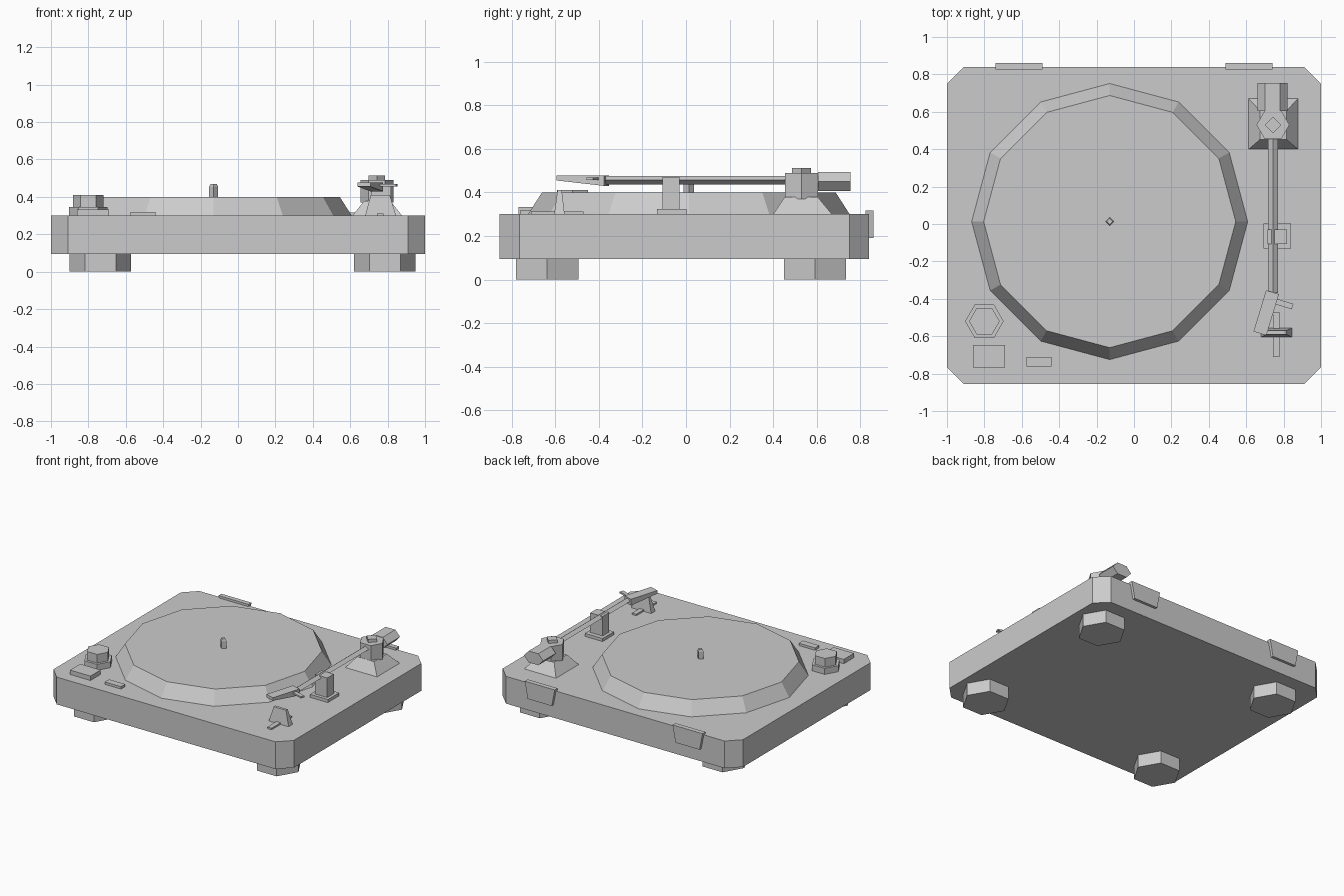
import bpy, bmesh, math

cube = bpy.data.objects.get("Cube")
if cube:
    bpy.data.objects.remove(cube, do_unlink=True)

grey = bpy.data.materials.new("plain grey")
grey.use_nodes = True
grey.diffuse_color = (0.6, 0.6, 0.6, 1)
grey.node_tree.nodes["Principled BSDF"].inputs["Base Color"].default_value = (0.6, 0.6, 0.6, 1)


def loft(name, rings, location=(0, 0, 0), turn=0):
    """Capped, flat-shaded skin through rings of equal point count."""
    bm = bmesh.new()
    loops = [[bm.verts.new(p) for p in ring] for ring in rings]
    n = len(loops[0])
    for a, b in zip(loops, loops[1:]):
        for i in range(n):
            j = (i + 1) % n
            bm.faces.new((a[i], a[j], b[j], b[i]))
    bm.faces.new(loops[0][::-1])
    bm.faces.new(loops[-1])
    bmesh.ops.recalc_face_normals(bm, faces=bm.faces[:])
    mesh = bpy.data.meshes.new(name)
    bm.to_mesh(mesh)
    bm.free()
    mesh.materials.append(grey)
    obj = bpy.data.objects.new(name, mesh)
    obj.location = location
    obj.rotation_euler.z = turn
    bpy.context.scene.collection.objects.link(obj)
    return obj


def ring(sides, x, y, z, r, r2=None, along_y=False):
    """Regular ring with a corner on +x, lying flat or facing along y."""
    r2 = r if r2 is None else r2
    points = []
    for i in range(sides):
        t = math.tau * i / sides
        u, v = r * math.cos(t), r2 * math.sin(t)
        points.append((x + u, y, z + v) if along_y else (x + u, y + v, z))
    return points


def rect(x0, x1, y0, y1, z):
    return [(x0, y0, z), (x1, y0, z), (x1, y1, z), (x0, y1, z)]


def box(name, x0, x1, y0, y1, z0, z1):
    return loft(name, [rect(x0, x1, y0, y1, z) for z in (z0, z1)])


def prism(name, sides, x, y, levels):
    """Upright prism; levels are (height, radius) pairs."""
    return loft(name, [ring(sides, x, y, z, r) for z, r in levels])


# Plinth with clipped corners
def plinth_ring(z, back=0.84, front=-0.855, c=0.09):
    half = [(1 - c, front), (1, front + c), (1, back - c), (1 - c, back)]
    return [(x, y, z) for x, y in half] + [(-x, y, z) for x, y in reversed(half)]


loft("plinth", [plinth_ring(0.095), plinth_ring(0.3)])

# Feet
for x, side in ((-0.736, "right"), (0.785, "left")):
    for y, end in ((-0.637, "front"), (0.592, "back")):
        prism(f"{end}_{side}_foot", 6, x, y, [(0, 0.165), (0.1, 0.165)])

# Lid hinges, narrower at the bottom
for x, side in ((-0.615, "right"), (0.615, "left")):
    loft(f"{side}_hinge", [rect(x - w, x + w, 0.825, 0.86, z)
                           for z, w in ((0.19, 0.1), (0.317, 0.125))])

# Platter and spindle
prism("platter", 12, -0.13, 0.013, [(0.3, 0.738), (0.4, 0.674)])
prism("spindle", 4, -0.13, 0.013, [(0.4, 0.024), (0.455, 0.024), (0.47, 0.016)])

# Controls
prism("knob_base", 6, -0.8, -0.52, [(0.3, 0.103), (0.345, 0.103)])
prism("knob", 6, -0.8, -0.52, [(0.345, 0.082), (0.41, 0.082)])
box("large_button", -0.86, -0.69, -0.768, -0.647, 0.3, 0.333)
box("small_button", -0.575, -0.44, -0.762, -0.712, 0.3, 0.318)

# Tonearm base and pivot
loft("tonearm_base", [rect(0.613, 0.877, 0.4, 0.67, 0.3),
                      rect(0.674, 0.815, 0.452, 0.605, 0.378)])
prism("pivot", 6, 0.743, 0.53, [(0.37, 0.088), (0.49, 0.088)])
prism("pivot_cap", 4, 0.743, 0.53, [(0.49, 0.044), (0.513, 0.044)])

# Arm tube and counterweight
loft("arm_tube", [ring(4, 0.743, y, 0.456, 0.026, 0.02, True) for y in (-0.37, 0.5)])
loft("counterweight", [ring(6, 0.74, y, 0.45, 0.08, 0.05, True) for y in (0.605, 0.755)])

# Headshell wedge and finger lift
loft("headshell", [[(-w, y, low), (w, y, low), (w, y, 0.478), (-w, y, 0.478)]
                   for y, low, w in ((-0.115, 0.455, 0.036), (0.115, 0.43, 0.036))],
     (0.707, -0.475, 0), math.radians(-17))
lift = box("finger_lift", -0.06, 0.05, -0.015, 0.015, 0.456, 0.468)
lift.location = (0.8, -0.427, 0)
lift.rotation_euler.z = math.radians(-17)

# Arm rest
box("arm_rest_plate", 0.692, 0.84, -0.132, 0.003, 0.3, 0.323)
box("arm_rest_post", 0.715, 0.818, -0.108, -0.03, 0.323, 0.47)

# Lever: a flat strip with an upright tapered tab
box("lever_strip", 0.742, 0.778, -0.712, -0.47, 0.3, 0.312)
loft("lever_tab", [rect(0.68, 0.845, -0.605, -0.557, 0.3),
                   rect(0.71, 0.812, -0.59, -0.57, 0.41)])
